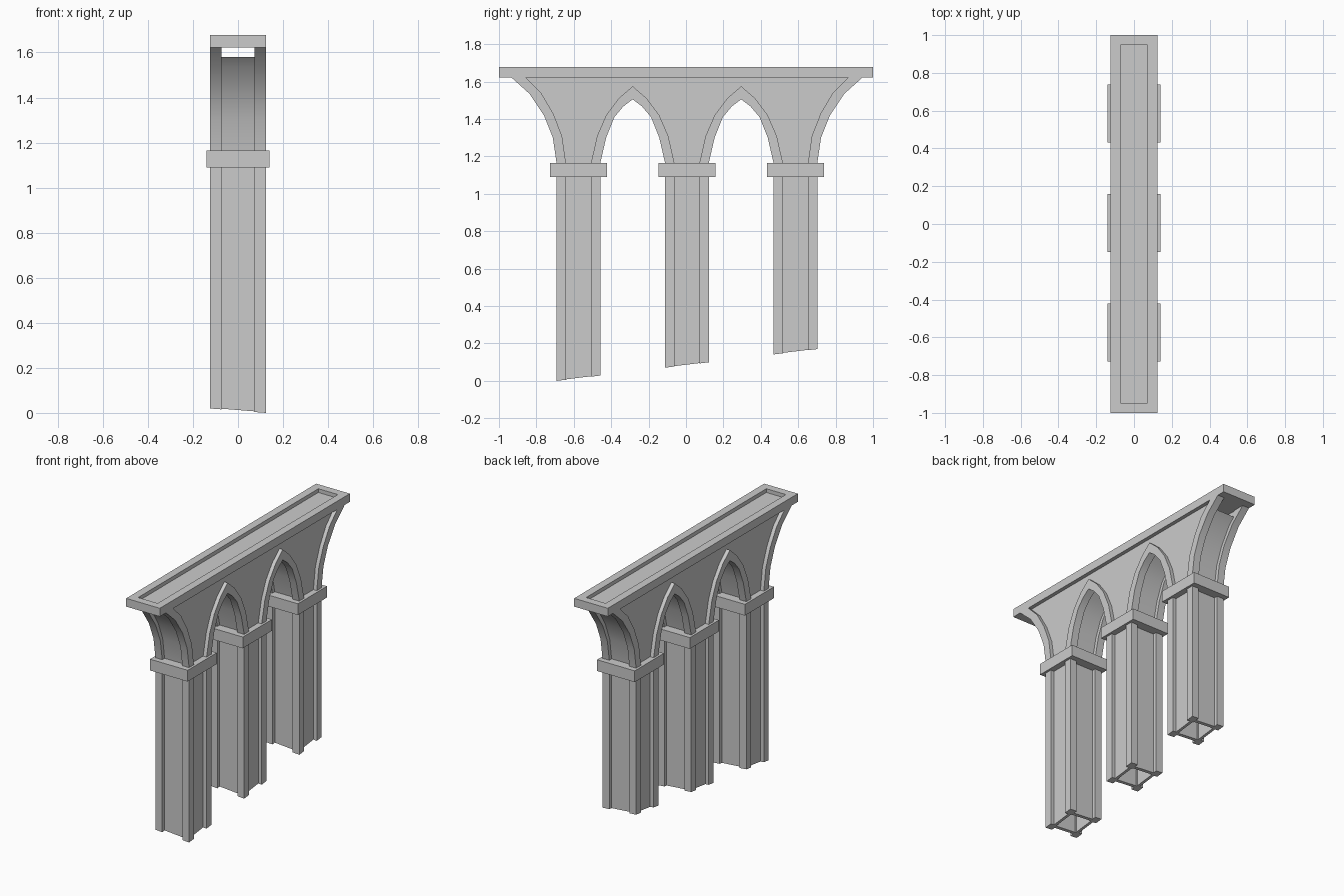
import bpy, bmesh

if "Cube" in bpy.data.objects:
    bpy.data.objects.remove(bpy.data.objects["Cube"])

stone = bpy.data.materials.new("grey_stone")
stone.diffuse_color = (0.6, 0.6, 0.6, 1)
stone.use_nodes = True
stone.node_tree.nodes["Principled BSDF"].inputs["Base Color"].default_value = stone.diffuse_color

CY = 0.005                    # the piers sit slightly off the deck centre
PIERS = (-0.58, 0.0, 0.58)
HW = 0.124                    # half width in x
HP = 0.117                    # half pier length in y
POST = 0.05                   # corner post size
REC = 0.025                   # panel recess depth
CAP0, CAP1, DECK0, DECK1 = 1.09, 1.165, 1.623, 1.678


def finish(name, bm, smooth=False):
    bmesh.ops.recalc_face_normals(bm, faces=bm.faces)
    me = bpy.data.meshes.new(name)
    bm.to_mesh(me)
    bm.free()
    me.materials.append(stone)
    ob = bpy.data.objects.new(name, me)
    bpy.context.collection.objects.link(ob)
    if smooth:
        bpy.ops.object.select_all(action='DESELECT')
        ob.select_set(True)
        bpy.context.view_layer.objects.active = ob
        bpy.ops.object.shade_smooth_by_angle(angle=0.6)
    return ob


def ground(x, y):
    # sloping foot of the piers
    return max(0.0, 0.122 * (y + 0.69) + 0.08 * (HW - x))


def box(bm, x0, x1, y0, y1, z0, z1, sloped=False):
    vs = bmesh.ops.create_cube(bm, size=1)["verts"]
    for v in vs:
        x = x1 if v.co.x > 0 else x0
        y = y1 if v.co.y > 0 else y0
        z = z1 if v.co.z > 0 else (ground(x, y) if sloped else z0)
        v.co = (x, y, z)


def band(bm, a, b, x0, x1):
    # solid strip between two (y, z) curves, from x0 to x1
    rows = [[bm.verts.new((x, *p)) for x, p in
             ((x0, pa), (x1, pa), (x1, pb), (x0, pb))] for pa, pb in zip(a, b)]
    for r, s in zip(rows, rows[1:]):
        for i in range(4):
            j = (i + 1) % 4
            bm.faces.new((r[i], r[j], s[j], s[i]))
    bm.faces.new(rows[0])
    bm.faces.new(rows[-1][::-1])


def mid(a, b):
    return [((p[0] + q[0]) / 2, (p[1] + q[1]) / 2) for p, q in zip(a, b)]


def clip(c, z):
    # shorten the last segment of a curve so that it ends at height z
    (y0, z0), (y1, z1) = c[-2:]
    t = min(1, (z - z0) / (z1 - z0))
    return c[:-1] + [(y0 + t * (y1 - y0), z0 + t * (z1 - z0))]


# curves measured outward from a pier centre: (edge, inner edge) of each rib
END = ([(.117, CAP1), (.137, 1.30), (.185, 1.42), (.262, 1.535), (.36, DECK0)],
       [(.067, CAP1), (.088, 1.31), (.135, 1.43), (.20, 1.54), (.283, DECK0)])
ARCH = ([(.117, CAP1), (.148, 1.30), (.192, 1.41), (.24, 1.467), (.29, 1.505)],
        [(.067, CAP1), (.10, 1.31), (.148, 1.42), (.215, 1.51), (.29, 1.575)])

ribs, soffits, walls = bmesh.new(), bmesh.new(), bmesh.new()
posts, panels, caps = bmesh.new(), bmesh.new(), bmesh.new()

for p in PIERS:
    c = p + CY
    # corner posts
    for sx in (-1, 1):
        for sy in (-1, 1):
            xs = sorted((sx * HW, sx * (HW - POST)))
            ys = sorted((c + sy * HP, c + sy * (HP - POST)))
            box(posts, *xs, *ys, 0, CAP0 + 0.01, True)
    # recessed panels between the posts, hollow inside
    xi, yi, t = HW - REC, HP - REC, 0.02
    for s in (-1, 1):
        xs = sorted((s * xi, s * (xi - t)))
        ys = sorted((c + s * yi, c + s * (yi - t)))
        box(panels, *xs, c - yi, c + yi, 0, CAP0 + 0.01, True)
        box(panels, -xi, xi, *ys, 0, CAP0 + 0.01, True)
    # capital
    box(caps, -0.139, 0.139, c - 0.153, c + 0.153, CAP0, CAP1)

    # arch or end bracket on each side of the pier
    for s in (-1, 1):
        edge, inner = END if p * s > 0.1 else ARCH
        place = lambda cv: [(c + s * y, z) for y, z in cv]
        m = mid(edge, inner)
        for sx in (-1, 1):
            band(ribs, place(edge), place(inner), sx * (HW - POST), sx * HW)
            # side wall from the pier centre out, above the curve
            low = [(0, CAP1)] + m
            if edge is END[0]:
                low = low[:-1] + [(m[-1][0], DECK0 - 0.001)]
            high = [(y, DECK0) for y, z in low]
            band(walls, place(low), place(high), sx * (xi - t), sx * xi)
        # recessed soffit, open just below the deck at the ends
        band(soffits, place(clip(m, 1.58)), place(clip(inner, 1.58)), -xi + 0.001, xi - 0.001)

finish("corner_posts", posts)
finish("pier_panels", panels)
finish("capitals", caps)
finish("arch_ribs", ribs, True)
finish("arch_soffits", soffits, True)
finish("side_walls", walls)

# deck with a sunken channel on top
deck = bmesh.new()
box(deck, -HW, HW, -1, 1, DECK0, DECK1)
deck.normal_update()
top = max(deck.faces, key=lambda f: f.calc_center_median().z)
bmesh.ops.inset_region(deck, faces=[top], thickness=0.052, use_even_offset=True)
floor = bmesh.ops.extrude_discrete_faces(deck, faces=[top])["faces"][0]
bmesh.ops.translate(deck, verts=floor.verts, vec=(0, 0, -0.025))
finish("deck", deck)
